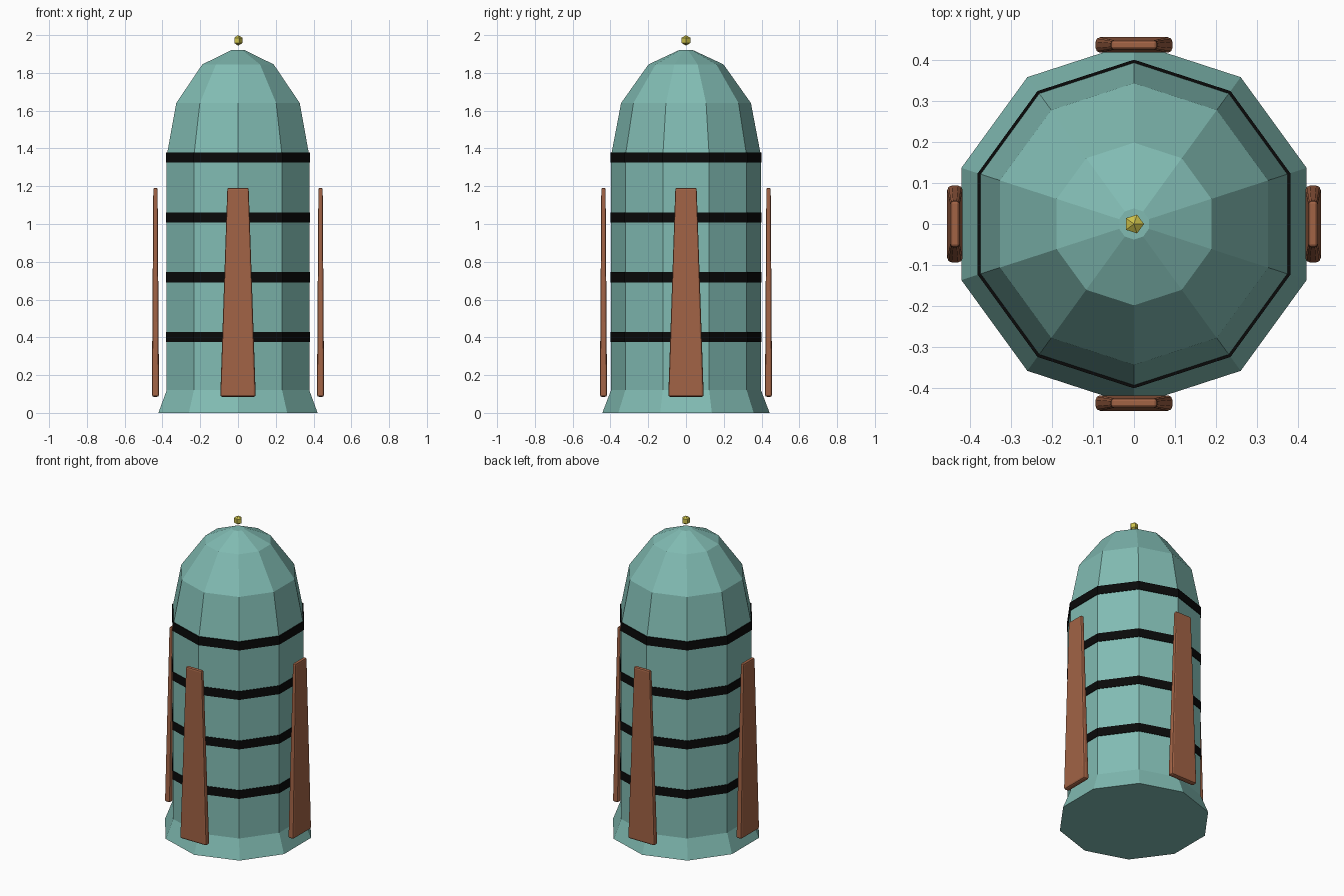
import bpy, bmesh
from math import sin, cos, pi, radians
from mathutils import Matrix

cube = bpy.data.objects.get("Cube")
if cube:
    bpy.data.objects.remove(cube, do_unlink=True)

SIDES = 10


def material(name, rgb):
    mat = bpy.data.materials.new(name)
    mat.use_nodes = True
    mat.diffuse_color = (*rgb, 1)
    mat.node_tree.nodes["Principled BSDF"].inputs["Base Color"].default_value = (*rgb, 1)
    return mat


teal = material("teal", (0.22, 0.5, 0.45))
black = material("black", (0.003, 0.003, 0.003))
brown = material("brown", (0.36, 0.125, 0.06))
gold = material("gold", (0.6, 0.53, 0.07))


def finish(name, bm, mat):
    bmesh.ops.recalc_face_normals(bm, faces=bm.faces)
    mesh = bpy.data.meshes.new(name)
    bm.to_mesh(mesh)
    bm.free()
    mesh.materials.append(mat)
    obj = bpy.data.objects.new(name, mesh)
    bpy.context.collection.objects.link(obj)
    return obj


def lathe(name, profile, sides, mat, start=-pi / 2, closed=False):
    """Faceted solid from (radius, height) pairs; closed joins the profile into a loop."""
    bm = bmesh.new()
    rings = [[bm.verts.new((r * cos(start + 2 * pi * i / sides),
                            r * sin(start + 2 * pi * i / sides), z))
              for i in range(sides)] for r, z in profile]
    pairs = list(zip(rings, rings[1:]))
    if closed:
        pairs.append((rings[-1], rings[0]))
    else:
        bm.faces.new(rings[0])
        bm.faces.new(rings[-1])
    for low, high in pairs:
        for i in range(sides):
            j = (i + 1) % sides
            bm.faces.new((low[i], low[j], high[j], high[i]))
    return finish(name, bm, mat)


# Hull: flared base, straight wall, domed nose
BODY, SHOULDER, TIP = 0.397, 1.36, 1.92
dome = [(BODY * cos(a), SHOULDER + (TIP - SHOULDER) * sin(a))
        for a in (0, pi / 6, pi / 3)]
lathe("hull", [(0.443, 0), (BODY, 0.12)] + dome + [(0.038, TIP)], SIDES, teal)

# Bands around the wall
for n in range(4):
    z = 0.402 + n * 0.3165
    lathe(f"band_{n + 1}", [(0.388, z - 0.027), (0.401, z - 0.027),
                            (0.401, z + 0.027), (0.388, z + 0.027)],
          SIDES, black, closed=True)

# Tapered, bevelled fins on four sides
for n, side in enumerate(("front", "left", "back", "right")):
    bm = bmesh.new()
    bmesh.ops.create_cube(bm, size=1)
    bmesh.ops.scale(bm, vec=(0.188, 0.038, 1.106), verts=bm.verts)
    bmesh.ops.bevel(bm, geom=bm.edges[:], offset=0.011, segments=2,
                    profile=0.5, affect="EDGES")
    for v in bm.verts:
        taper = 0.8 - 0.4 * v.co.z / 1.106
        v.co.x *= taper
        v.co.y *= taper
    # the lower edge keeps its full width
    bmesh.ops.translate(bm, vec=(0, -0.437, 0.638), verts=bm.verts)
    bmesh.ops.rotate(bm, cent=(0, 0, 0), verts=bm.verts,
                     matrix=Matrix.Rotation(radians(90 * n), 3, "Z"))
    finish(f"{side}_fin", bm, brown)

# Finial bead above the nose
bm = bmesh.new()
bmesh.ops.create_uvsphere(bm, u_segments=5, v_segments=3, radius=0.028)
bmesh.ops.rotate(bm, cent=(0, 0, 0), verts=bm.verts,
                 matrix=Matrix.Rotation(-pi / 2, 3, "Z"))
bmesh.ops.translate(bm, vec=(0, 0, 1.972), verts=bm.verts)
finish("nose_bead", bm, gold)
